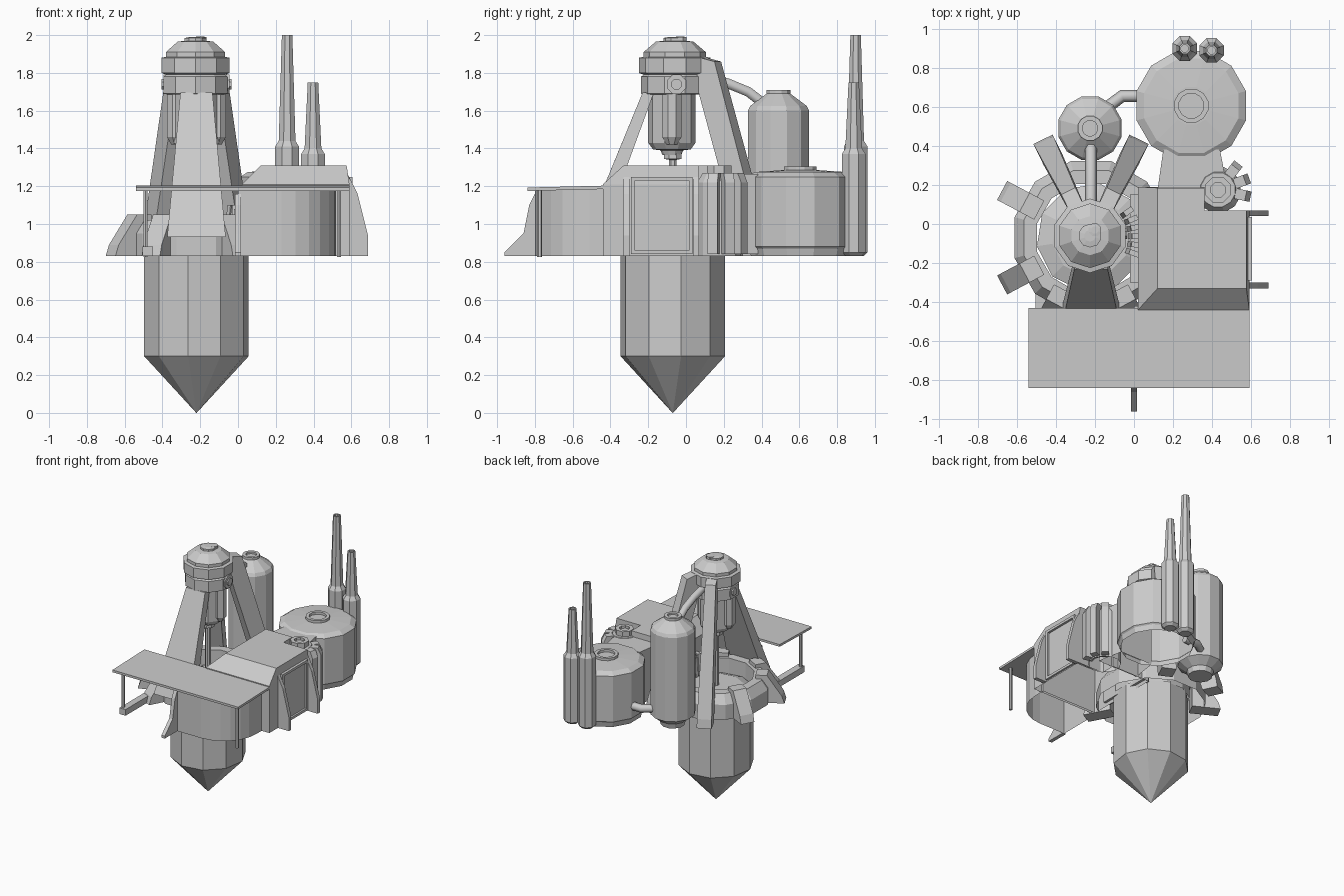
import bpy
import bmesh
from math import sin, cos, pi, radians
from mathutils import Vector, Matrix

if "Cube" in bpy.data.objects:
    bpy.data.objects.remove(bpy.data.objects["Cube"])

CX, CY = -0.22, -0.07   # drill axis


def mesh(name, verts, faces):
    me = bpy.data.meshes.new(name)
    me.from_pydata([tuple(v) for v in verts], [], faces)
    bm = bmesh.new()
    bm.from_mesh(me)
    bmesh.ops.recalc_face_normals(bm, faces=bm.faces)
    bm.to_mesh(me)
    bm.free()
    ob = bpy.data.objects.new(name, me)
    bpy.context.collection.objects.link(ob)
    return ob


def loft(name, rings, bottom=True, top=True):
    n, m = len(rings[0]), len(rings)
    verts = [v for r in rings for v in r]
    faces = []
    for a in range(0, (m - 1) * n, n):
        faces += [(a + j, a + (j + 1) % n, a + n + (j + 1) % n, a + n + j) for j in range(n)]
    if bottom:
        faces.append(tuple(range(n)))
    if top:
        faces.append(tuple(range((m - 1) * n, m * n)))
    return mesh(name, verts, faces)


def lathe(name, prof, n, c, phase=0.5, bottom=True, top=True):
    def ring(r, z):
        return [(c[0] + r * cos(2 * pi * (j + phase) / n),
                 c[1] + r * sin(2 * pi * (j + phase) / n), z) for j in range(n)]
    return loft(name, [ring(max(r, .001), z) for r, z in prof], bottom, top)


def prism(name, prof, half, angle=0, c=(CX, CY)):
    """Profile of (outward, z) points given a width and turned about a vertical axis."""
    hs = half if isinstance(half, (list, tuple)) else [half] * len(prof)
    M = Matrix.Translation((c[0], c[1], 0)) @ Matrix.Rotation(radians(angle), 4, 'Z')
    return loft(name, [[M @ Vector((p[0], s * h, p[1])) for p, h in zip(prof, hs)] for s in (-1, 1)])


def box(name, x0, x1, y0, y1, z0, z1):
    return loft(name, [[(x0, y0, z), (x1, y0, z), (x1, y1, z), (x0, y1, z)] for z in (z0, z1)])


def tube(name, pts, r):
    cu = bpy.data.curves.new(name, 'CURVE')
    cu.dimensions = '3D'
    cu.bevel_depth = r
    cu.bevel_resolution = 1
    cu.use_fill_caps = True
    sp = cu.splines.new('POLY')
    sp.points.add(len(pts) - 1)
    for p, q in zip(sp.points, pts):
        p.co = (*q, 1)
    ob = bpy.data.objects.new(name, cu)
    bpy.context.collection.objects.link(ob)
    return ob


# drill bit and the open collar around it
D = (CX, CY)
lathe("drill_bit", [(0, 0), (.28, .3), (.28, .9), (.2, .93)], 10, D, phase=0.25)
lathe("drill_collar", [(.405, .83), (.405, .95), (.355, 1.02), (.285, 1.02), (.285, .88)], 12, D,
      bottom=False, top=False)
foot = [(.3, .83), (.515, .83), (.495, .89), (.385, 1.05), (.3, 1.05)]
for a in (152, 208, 242, 298):
    prism("collar_foot", foot, .055, a)

# derrick legs
for a in (64, 116):
    prism("rear_leg", [(.44, .83), (.56, .83), (.55, .9), (.265, 1.86), (.14, 1.89), (.14, 1.8)],
          [.055, .055, .055, .04, .04, .04], a)
prism("front_leg", [(.38, .93), (.475, .93), (.16, 1.695), (.1, 1.695)], [.155, .155, .085, .085], 270)

# drill head
H = (CX - .005, -.06)
lathe("head_cap", [(.15, 1.785), (.19, 1.8), (.19, 1.88), (.165, 1.885), (.165, 1.91),
                   (.1, 1.965), (.06, 1.97), (.06, 1.985), (.03, 1.99)], 10, H)
lathe("head_drum", [(.15, 1.685), (.178, 1.69), (.178, 1.78), (.15, 1.8)], 10, H)
lathe("motor", [(.05, 1.365), (.06, 1.39), (.1, 1.395), (.125, 1.43), (.125, 1.7)], 10, (CX, -.075))
lathe("drill_shaft", [(.022, .9), (.022, 1.34), (.05, 1.345), (.05, 1.4)], 8, D)
for s in (-1, 1):
    lathe("motor_side_pod", [(.03, 1.42), (.055, 1.46), (.055, 1.7)], 8, (CX + s * .105, -.075))
    bolt = lathe("head_bolt", [(.055, .14), (.055, .175), (.03, .175), (.03, .185)], 8, (0, 0))
    bolt.rotation_euler = (0, s * pi / 2, 0)
    bolt.location = (CX, -.05, 1.74)
lathe("cap_knob", [(.035, 1.97), (.035, 1.99), (.02, 1.992)], 8, (-.2, -.03))

# slender tank with pipes
T = (-.225, .49)
lathe("slender_tank", [(.09, .83), (.1, .87), (.168, .92), (.168, 1.6), (.155, 1.625), (.065, 1.69),
                       (.065, 1.71), (.04, 1.71), (.04, 1.695)], 12, T)
tube("head_pipe", [(CX, .05, 1.79), (CX, .22, 1.745), (CX, .33, 1.7), (CX, .42, 1.63)], .03)
tube("tank_link_pipe", [(-.2, .55, .97), (-.06, .655, .97), (.06, .655, .97)], .032)

# wide tank with hatch and two chimneys
W = (.293, .605)
lathe("wide_tank", [(.27, .83), (.28, .87), (.29, .88), (.29, 1.24), (.29, 1.25),
                    (.25, 1.275), (.1, 1.285)], 12, W, bottom=False)
lathe("tank_hatch", [(.09, 1.27), (.09, 1.305), (.065, 1.305), (.065, 1.285)], 12, W)
for x, y, zb, zt in ((.26, .898, 1.41, 2), (.397, .888, 1.37, 1.75)):
    lathe("chimney", [(.045, .83), (.068, .85), (.068, zb), (.048, zb + .03), (.03, zt),
                      (.02, zt), (.02, zt - .04)], 8, (x, y))


# engine house with sloped roof edges and a notched corner, open below
def plan(x0, x1, y0, y1, z):
    return [(x0, y0, z), (x1, y0, z), (x1, .07, z), (.36, .07, z), (.36, y1, z), (x0, y1, z)]


loft("engine_house", [plan(.02, .59, -.44, .19, .83), plan(.02, .59, -.44, .19, 1.21),
                      plan(.12, .575, -.33, .185, 1.31)], bottom=False)
loft("tank_connector", [[(.12, .17, z), (.48, .17, z), (.44, .38, z), (.15, .38, z)]
                        for z in (.84, 1.265)], bottom=False)

# side fins and framed door
fin = [(0, .83), (.1, .83), (.1, .94), (.045, 1.16), (0, 1.25)]
for y in (-.315, .055):
    prism("side_fin", fin, .015, 0, (.588, y))
for y in (-.29, .015):
    box("door_post", .58, .605, y, y + .02, .84, 1.25)
for z in (.84, 1.23):
    box("door_rail", .58, .605, -.29, .035, z, z + .02)

# ribbed generator in the notch
G = (.43, .175)
lathe("generator_core", [(.12, .83), (.12, 1.22), (.09, 1.27)], 12, G, bottom=False)
lathe("generator_vent", [(.07, 1.25), (.07, 1.31), (.04, 1.31), (.04, 1.29)], 8, G)
for a in (-12, 20, 52):
    prism("generator_rib", [(.09, .84), (.17, .84), (.17, 1.22), (.145, 1.27), (.09, 1.27)], .027, a, G)

# cooling ribs and cabinet between collar and house
for a in range(-20, 45, 11):
    prism("cooling_rib", [(.19, .93), (.26, .93), (.26, 1.1), (.21, 1.1)], .014, a)
box("control_cabinet", -.02, .04, -.3, .15, .86, 1.08)

# front bay with rounded corner under the canopy, open below
arc = [(.23 + .29 * cos(t * pi / 12), -.51 + .29 * sin(t * pi / 12)) for t in range(-6, 1)]
bay = [(0, -.8)] + arc + [(.52, -.42), (0, -.42)]
loft("front_bay", [[(x, y, z) for x, y in bay] for z in (.83, 1.19)], bottom=False)
prism("front_fin", [(0, .83), (.16, .83), (.16, .85), (.06, .95), (.03, 1.1), (0, 1.16)], .015, 270, (0, -.8))
loft("canopy", [[(-.54, -.84, z - .01), (.59, -.84, z - .01), (.59, -.43, z), (-.54, -.43, z)]
                for z in (1.185, 1.203)])
box("canopy_foot_rail", -.505, -.45, -.8, -.3, .83, .88)
for x in (-.49, .535):
    lathe("canopy_post", [(.013, .825), (.013, 1.185)], 6, (x, -.775))
